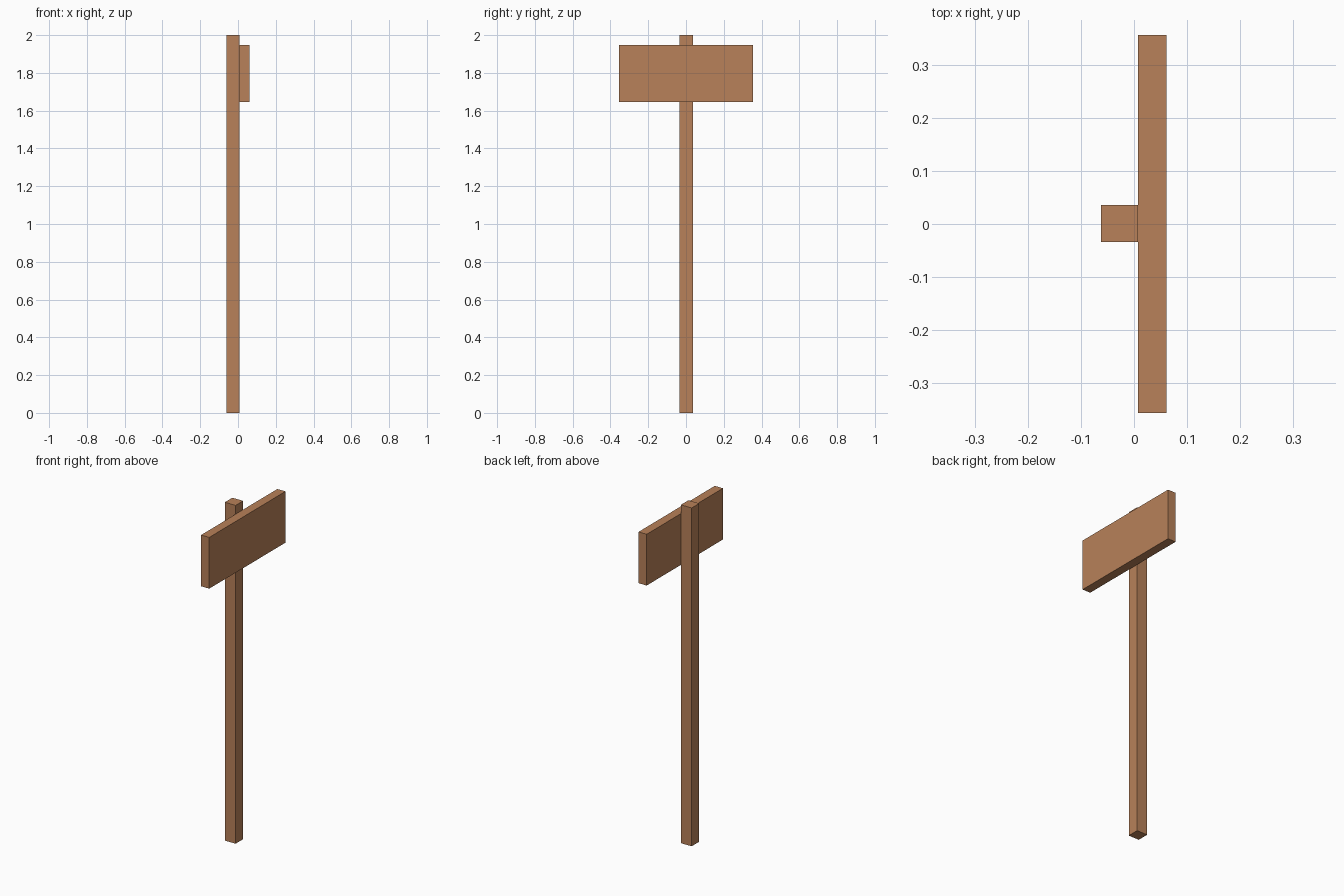
import bpy

# Remove the default cube
default = bpy.data.objects.get("Cube")
if default:
    bpy.data.objects.remove(default, do_unlink=True)

# Bare wood
wood = bpy.data.materials.new("brown_wood")
wood.use_nodes = True
wood.diffuse_color = (0.48, 0.22, 0.10, 1)
wood.node_tree.nodes["Principled BSDF"].inputs["Base Color"].default_value = wood.diffuse_color


def box(name, low, high):
    """Add a wooden box spanning two opposite corners."""
    centre = [(a + b) / 2 for a, b in zip(low, high)]
    bpy.ops.mesh.primitive_cube_add(size=1, location=centre)
    obj = bpy.context.object
    obj.name = name
    obj.scale = [b - a for a, b in zip(low, high)]
    bpy.ops.object.transform_apply(location=False, rotation=False, scale=True)
    obj.data.materials.append(wood)
    return obj


# Square upright, with the board fixed flat against its left face
box("post", (-0.062, -0.034, 0), (0.008, 0.036, 2))
box("sign_board", (0.008, -0.356, 1.645), (0.061, 0.356, 1.948))
